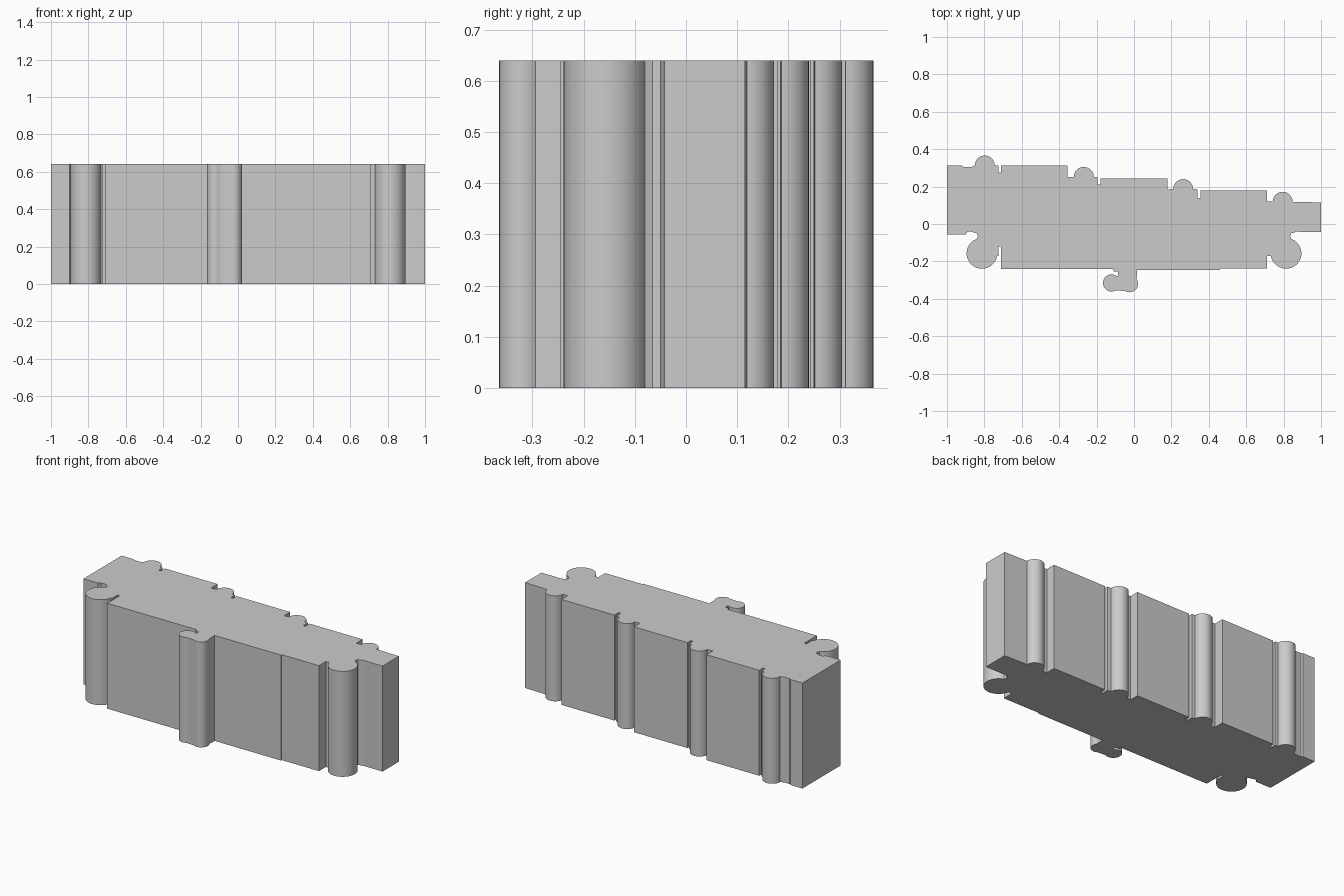
import bpy
import bmesh
from math import cos, sin, radians

HEIGHT = 0.64

# Remove the default object
default_cube = bpy.data.objects.get("Cube")
if default_cube:
    bpy.data.objects.remove(default_cube, do_unlink=True)


def arc(center_x, center_y, radius, start, end, steps=20):
    """Points along a counterclockwise arc, angles in degrees."""
    points = []
    for i in range(steps + 1):
        angle = radians(start + (end - start) * i / steps)
        points.append((center_x + radius * cos(angle),
                       center_y + radius * sin(angle)))
    return points


def back_bead(center_x, y, radius=0.053):
    """Half-round bead standing on the back wall."""
    return arc(center_x, y, radius, 0, 180)


def groove(x, top, bottom, shelf, width=0.015):
    """Narrow slot at the left end of a back panel, then up to the shelf."""
    return [(x, top), (x, bottom), (x - width, bottom), (x - width, shelf)]


def front_column(side, center_x=0.813, center_y=-0.157, radius=0.082):
    """Large round column on a front corner, listed left to right."""
    points = arc(center_x, center_y, radius, 190, 430, 36)
    neck = [(0.835, -0.065), (0.84, -0.05), (0.875, -0.04), (0.89, -0.042)]
    points += neck
    if side < 0:
        points = [(-x, y) for x, y in reversed(points)]
    return points


# Front wall, left to right
outline = [(-1, -0.055), (-0.9, -0.055)]
outline += front_column(-1)
outline += [(-0.725, -0.17), (-0.725, -0.12), (-0.71, -0.12), (-0.71, -0.24)]

# Twin-lobed front rib
outline += [(-0.11, -0.24), (-0.11, -0.255), (-0.085, -0.255), (-0.085, -0.275)]
outline += arc(-0.12, -0.315, 0.046, 50, 300)
outline += arc(-0.023, -0.32, 0.045, 238, 395)
outline += [(0.015, -0.28), (0.015, -0.245), (0.46, -0.245), (0.46, -0.238)]
outline += [(0.71, -0.238), (0.71, -0.172)]
outline += front_column(1)

# Right end, then the stepped back wall, right to left
outline += [(1, -0.042), (1, 0.115)]
outline += back_bead(0.795, 0.119)
outline += [(0.71, 0.12), (0.71, 0.18)]
outline += groove(0.355, 0.18, 0.14, 0.185)
outline += back_bead(0.263, 0.187)
outline += [(0.18, 0.185), (0.18, 0.243)]
outline += groove(-0.18, 0.243, 0.21, 0.25)
outline += back_bead(-0.268, 0.252)
outline += [(-0.355, 0.25), (-0.355, 0.312)]
outline += groove(-0.71, 0.312, 0.275, 0.312)
outline += back_bead(-0.798, 0.313)
outline += [(-0.87, 0.305), (-0.91, 0.305), (-0.92, 0.312), (-1, 0.312)]

# Extrude the outline into the solid block
bm = bmesh.new()
base = bm.faces.new([bm.verts.new((x, y, 0)) for x, y in outline])
extruded = bmesh.ops.extrude_face_region(bm, geom=[base], use_keep_orig=True)
top_verts = [v for v in extruded["geom"] if isinstance(v, bmesh.types.BMVert)]
bmesh.ops.translate(bm, vec=(0, 0, HEIGHT), verts=top_verts)
bmesh.ops.recalc_face_normals(bm, faces=bm.faces)
mesh = bpy.data.meshes.new("moulded_block")
bm.to_mesh(mesh)
bm.free()
block = bpy.data.objects.new("moulded_block", mesh)
bpy.context.collection.objects.link(block)

# Single plain grey material
grey = bpy.data.materials.new("plain grey")
grey.use_nodes = True
colour = (0.6, 0.6, 0.6, 1)
grey.diffuse_color = colour
grey.node_tree.nodes["Principled BSDF"].inputs["Base Color"].default_value = colour
mesh.materials.append(grey)

# Smooth the rounds, keep the corners sharp
bpy.ops.object.select_all(action="DESELECT")
block.select_set(True)
bpy.context.view_layer.objects.active = block
bpy.ops.object.shade_smooth_by_angle(angle=radians(30))
